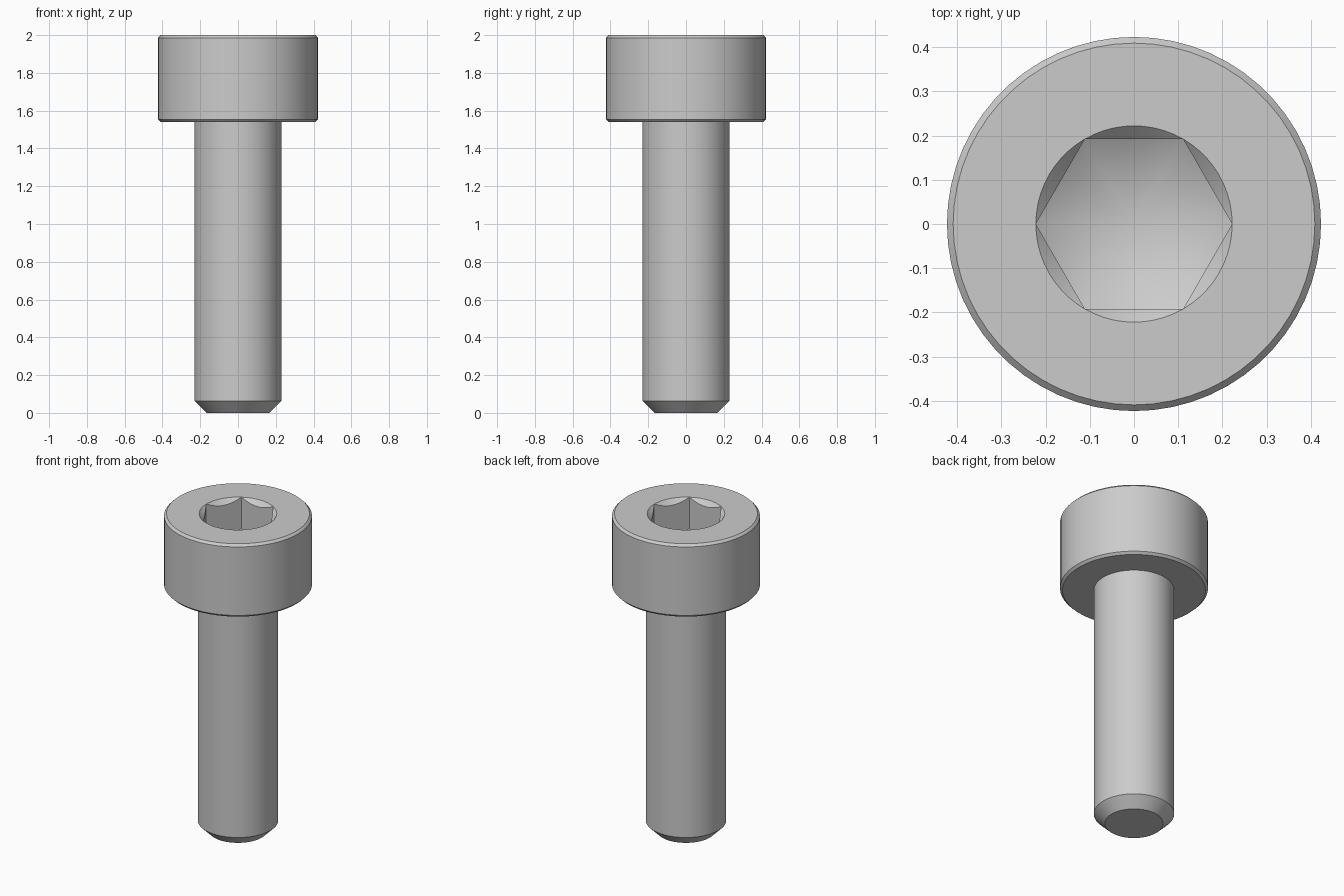
import bpy
import bmesh
from math import cos, sin, pi, radians, tan

cube = bpy.data.objects.get("Cube")
if cube:
    bpy.data.objects.remove(cube)

SEGMENTS = 60
TOP, SEAT = 2.0, 1.54            # head top and underside heights
HEAD_R, SHAFT_R = 0.423, 0.23
EDGE = 0.014                     # small chamfer on the head edges
TIP = 0.063                      # chamfer on the shaft end
HEX_R, HEX_DEPTH = 0.222, 0.2    # socket corner radius and depth

steel = bpy.data.materials.new("grey steel")
steel.use_nodes = True
grey = (0.6, 0.6, 0.6, 1.0)
steel.diffuse_color = grey
steel.node_tree.nodes["Principled BSDF"].inputs["Base Color"].default_value = grey


def circle(radius, z):
    return lambda angle: (radius, z)


def hexagon(z_at):
    """Hexagonal ring with corners on the x axis; height depends on radius."""
    def ring(angle):
        r = HEX_R * cos(pi / 6) / cos(angle % (pi / 3) - pi / 6)
        return r, z_at(r)
    return ring


def skin(name, rings, start_cap=False, end_point=None):
    """Bridge rings of (radius, height) from bottom outside to top inside."""
    bm = bmesh.new()
    loops = []
    for ring in rings:
        loop = []
        for i in range(SEGMENTS):
            a = 2 * pi * i / SEGMENTS
            r, z = ring(a)
            loop.append(bm.verts.new((r * cos(a), r * sin(a), z)))
        loops.append(loop)
    for low, high in zip(loops, loops[1:]):
        for i in range(SEGMENTS):
            j = (i + 1) % SEGMENTS
            bm.faces.new((low[i], low[j], high[j], high[i]))
    if start_cap:
        bm.faces.new(loops[0][::-1])
    if end_point is not None:
        tip = bm.verts.new((0, 0, end_point))
        last = loops[-1]
        for i in range(SEGMENTS):
            bm.faces.new((last[i], last[(i + 1) % SEGMENTS], tip))
    # Merge the points where hexagon corners touch the round rim
    bmesh.ops.remove_doubles(bm, verts=bm.verts, dist=1e-5)
    mesh = bpy.data.meshes.new(name)
    bm.to_mesh(mesh)
    bm.free()
    mesh.materials.append(steel)
    obj = bpy.data.objects.new(name, mesh)
    bpy.context.collection.objects.link(obj)
    bpy.ops.object.select_all(action='DESELECT')
    obj.select_set(True)
    bpy.context.view_layer.objects.active = obj
    bpy.ops.object.shade_smooth_by_angle(angle=radians(30))
    return obj


# Shaft with a chamfered flat end
skin("shaft", [circle(SHAFT_R - TIP, 0), circle(SHAFT_R, TIP),
               circle(SHAFT_R, SEAT)], start_cap=True)

# Head with chamfered edges, countersunk hexagon socket and conical floor
floor_slope = tan(radians(30))
floor_z = TOP - HEX_DEPTH
skin("head", [
    circle(SHAFT_R, SEAT),
    circle(HEAD_R - EDGE, SEAT),
    circle(HEAD_R, SEAT + EDGE),
    circle(HEAD_R, TOP - EDGE),
    circle(HEAD_R - EDGE, TOP),
    circle(HEX_R, TOP),
    hexagon(lambda r: TOP - (HEX_R - r)),
    hexagon(lambda r: floor_z - (HEX_R - r) * floor_slope),
], end_point=floor_z - HEX_R * floor_slope)
